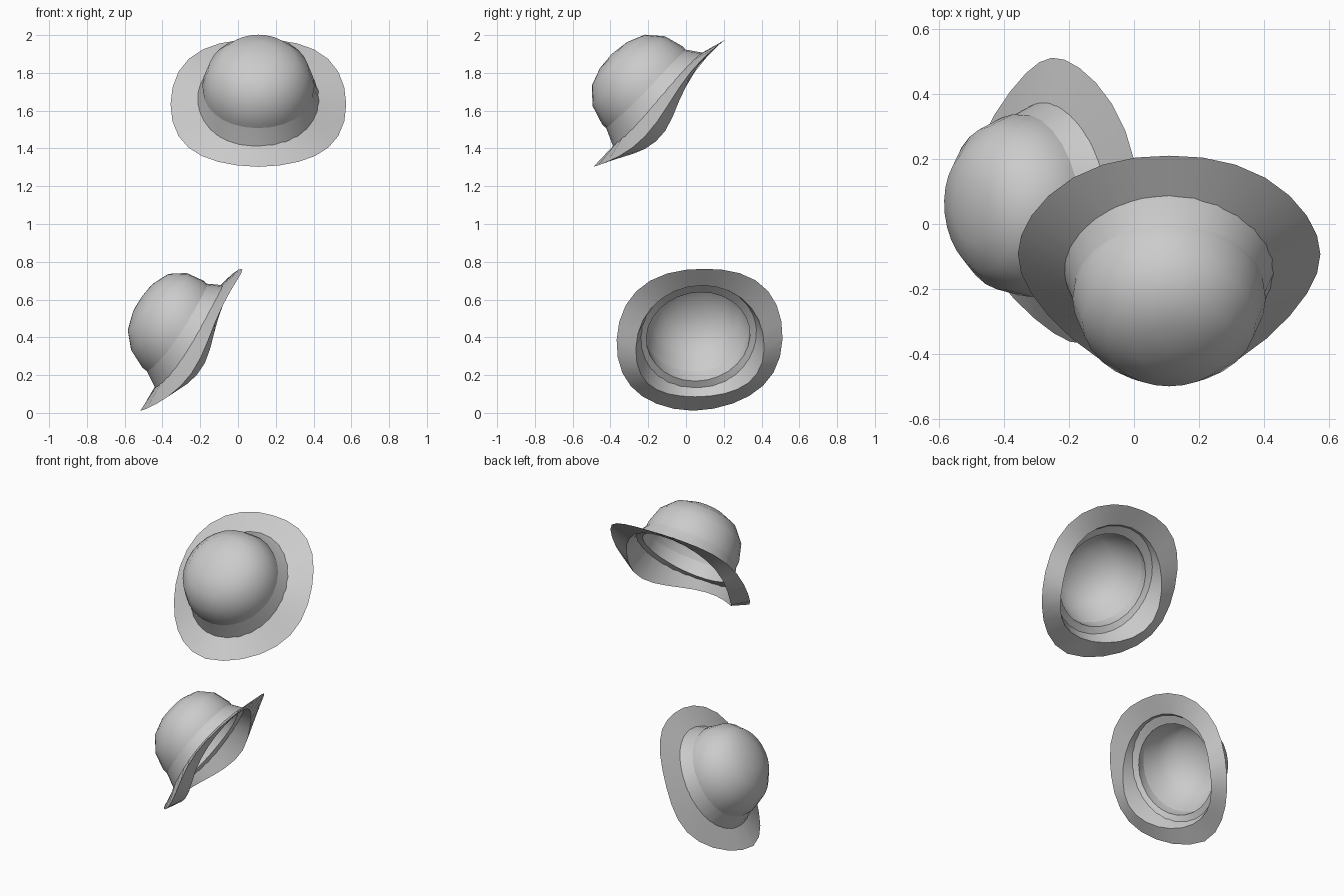
import bpy, bmesh, math
from mathutils import Matrix, Vector

if "Cube" in bpy.data.objects:
    bpy.data.objects.remove(bpy.data.objects["Cube"])

SEG = 28
CROWN = [(0.297, 0.13), (0.266, 0.235), (0.195, 0.315), (0.10, 0.352)]  # radius, height
TOP = 0.363


def brim_edge(a):
    # egg-shaped outline, sides drooping towards the front
    c, s = math.cos(a), math.sin(a)
    p = 2.03 + 0.22 * s
    half = 0.456 if s > 0 else 0.516
    r = (abs(c / 0.465) ** p + abs(s / half) ** p) ** (-1 / p)
    x, y = r * c, r * s + 0.03
    t = y / 0.486
    return Vector((x, y, -(1 - t * t) * (0.045 - 0.09 * math.tanh(1.3 * t))))


def seam(a):
    # where crown and brim meet on the outside
    return Vector((0.29 * math.cos(a), 0.29 * math.sin(a), 0.03 + 0.02 * math.sin(a)))


def lining(a, droop):
    # rounded underside of the brim
    c, s = math.cos(a), math.sin(a)
    z = -0.1 + 0.17 * s + (0.22 if s < 0 else -0.05) * s * s
    return Vector((0.36 * c, 0.36 * s, z * droop))


def make_hat(name, origin, side, back, up, scale, droop, lean):
    bm = bmesh.new()
    angles = [2 * math.pi * i / SEG for i in range(SEG)]

    def ring(pts):
        return [bm.verts.new(q) for q in pts]

    def dome(gap):
        return [ring(Vector(((r - gap) * math.cos(a), (r - gap) * math.sin(a) + lean * h, h - gap))
                     for a in angles) for r, h in CROWN]

    def skin(rings, gap):
        for lo, hi in zip(rings, rings[1:]):
            for i in range(SEG):
                j = (i + 1) % SEG
                bm.faces.new((lo[i], lo[j], hi[j], hi[i]))
        tip = bm.verts.new((0, lean * TOP, TOP - gap))
        for i in range(SEG):
            bm.faces.new((rings[-1][i], rings[-1][(i + 1) % SEG], tip))

    # outer shell and inner lining share the brim edge
    edge = ring(brim_edge(a) for a in angles)
    skin([edge, ring(seam(a) for a in angles)] + dome(0), 0)
    skin([edge, ring(lining(a, droop) for a in angles)] + dome(0.01), 0.01)
    bmesh.ops.recalc_face_normals(bm, faces=bm.faces)
    mesh = bpy.data.meshes.new(name)
    bm.to_mesh(mesh)
    bm.free()
    ob = bpy.data.objects.new(name, mesh)
    bpy.context.collection.objects.link(ob)
    # place with the given local axes
    m = Matrix((side, back, up)).transposed().to_4x4()
    ob.matrix_world = Matrix.Translation(origin) @ m @ Matrix.Scale(scale, 4)
    bpy.ops.object.select_all(action='DESELECT')
    bpy.context.view_layer.objects.active = ob
    ob.select_set(True)
    bpy.ops.object.shade_smooth_by_angle(angle=math.radians(40))


def axes(back, up):
    b = Vector(back).normalized()
    u = Vector(up)
    u = (u - b * u.dot(b)).normalized()
    return b.cross(u), b, u


# upper hat tips forward, lower hat tips to the left
make_hat("upper_hat", (0.108, -0.14, 1.64),
         *axes((0, 0.72, 0.694), (0, -0.694, 0.72)), 1.0, 1.0, 0.0)
make_hat("lower_hat", (-0.25, 0.067, 0.387),
         *axes((0.579, 0.06, 0.815), (-0.81, -0.09, 0.58)), 0.95, 0.85, 0.1)
